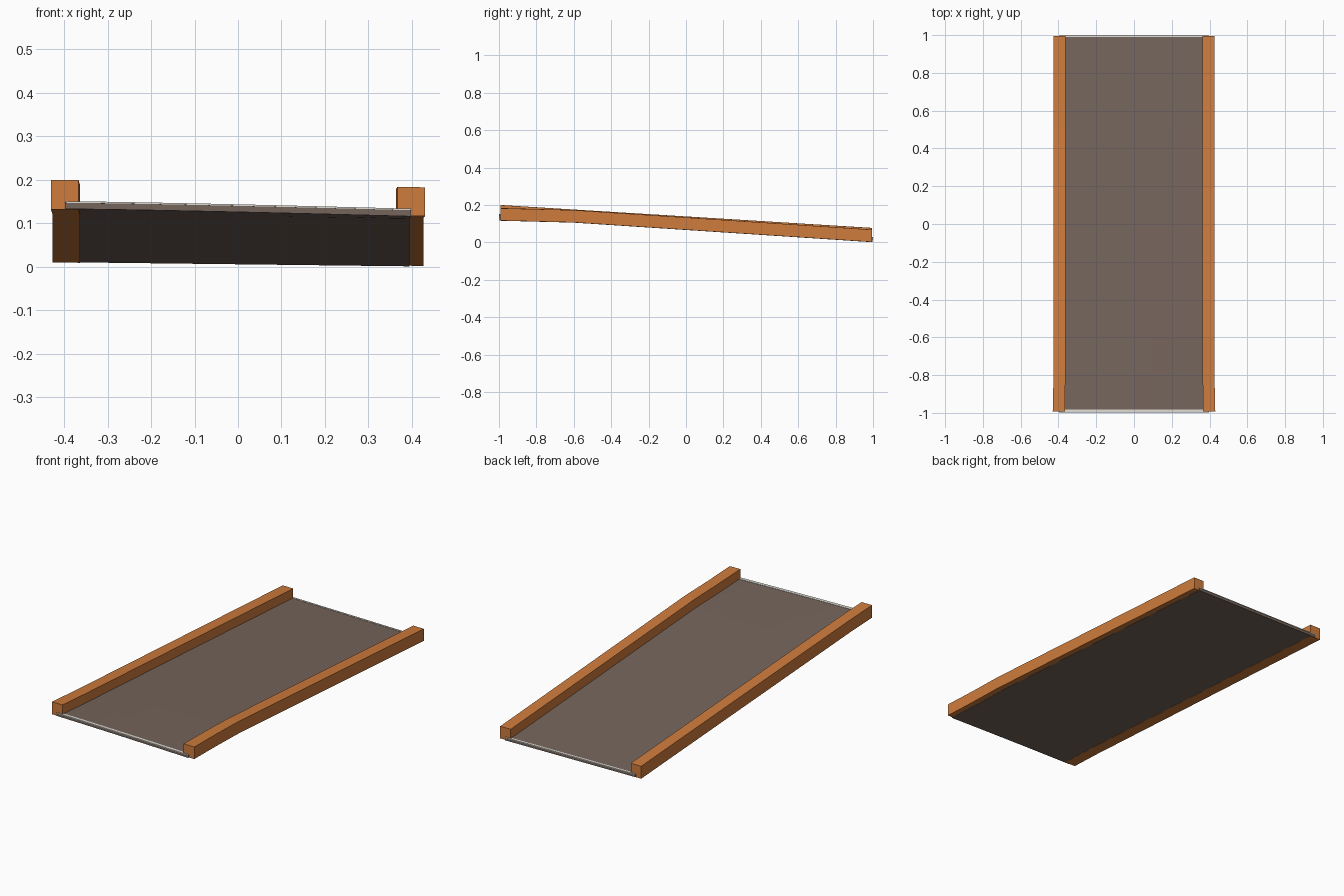
import bpy
import bmesh

cube = bpy.data.objects.get("Cube")
if cube:
    bpy.data.objects.remove(cube, do_unlink=True)


def material(name, rgb):
    mat = bpy.data.materials.new(name)
    mat.use_nodes = True
    color = (*rgb, 1)
    mat.diffuse_color = color
    mat.node_tree.nodes["Principled BSDF"].inputs["Base Color"].default_value = color
    return mat


orange = material("orange", (0.62, 0.20, 0.046))
taupe = material("taupe", (0.178, 0.130, 0.106))
pale = material("pale grey", (0.72, 0.70, 0.65))


def slope(x, y):
    """Height of the sloping underside, with one sagging front corner."""
    t = min(max((x + 0.4) / 0.8, 0), 1)
    left = 0.0715 - 0.0615 * y
    right = 0.066 - 0.0655 * y
    sag = 0.016 * max(0, (-0.6 - y) / 0.4) * t ** 1.3
    return left * (1 - t) + right * t - sag


def sloped_box(name, mat, xs, ys, low, high):
    """Box lofted along the slope through the given x and y stations."""
    bm = bmesh.new()
    layers = [[[bm.verts.new((x + (0.004 * x / 0.4 if y < -0.9 else 0), y, slope(x, y) + h))
                for y in ys] for x in xs] for h in (low, high)]
    bottom, top = layers
    nx, ny = len(xs) - 1, len(ys) - 1
    for i in range(nx):
        for j in range(ny):
            for g in layers:
                bm.faces.new((g[i][j], g[i + 1][j], g[i + 1][j + 1], g[i][j + 1]))
    for j in range(ny):
        for i in (0, nx):
            bm.faces.new((bottom[i][j], bottom[i][j + 1], top[i][j + 1], top[i][j]))
    for i in range(nx):
        for j in (0, ny):
            bm.faces.new((bottom[i][j], bottom[i + 1][j], top[i + 1][j], top[i][j]))
    bmesh.ops.recalc_face_normals(bm, faces=bm.faces)
    mesh = bpy.data.meshes.new(name)
    bm.to_mesh(mesh)
    bm.free()
    mesh.materials.append(mat)
    obj = bpy.data.objects.new(name, mesh)
    bpy.context.scene.collection.objects.link(obj)
    return obj


# Deck panel
widths = [-0.394 + 0.788 * i / 8 for i in range(9)]
sloped_box("deck", taupe, widths, [-0.997, -0.8, -0.6, 0, 0.5, 0.998], 0, 0.016)

# Side rails
for name, side, low in (("right_rail", -1, -0.001), ("left_rail", 1, 0.001)):
    xs = sorted((side * 0.363, side * 0.426))
    sloped_box(name, orange, xs, [-0.992, -0.8, -0.6, 0, 0.5, 0.995], low, 0.067)

# Pale strips across both ends of the deck
sloped_box("front_strip", pale, widths, [-0.999, -0.982], 0.014, 0.0175)
sloped_box("back_strip", pale, widths, [0.989, 1.0], 0.014, 0.0175)
